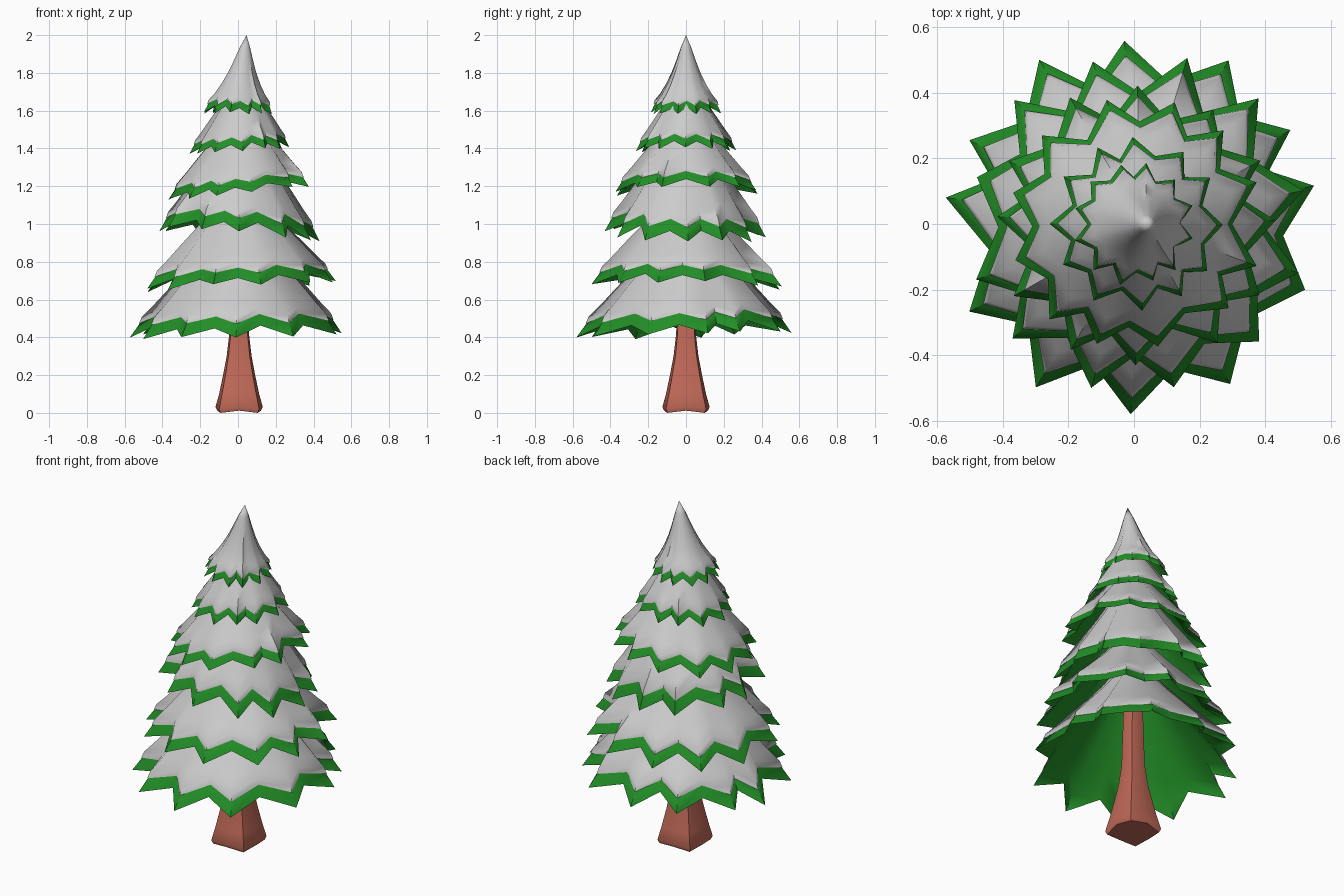
import bpy, bmesh, math, random

if "Cube" in bpy.data.objects:
    bpy.data.objects.remove(bpy.data.objects["Cube"])

random.seed(4)


def material(name, rgb):
    m = bpy.data.materials.new(name)
    m.diffuse_color = (*rgb, 1)
    m.use_nodes = True
    m.node_tree.nodes["Principled BSDF"].inputs["Base Color"].default_value = m.diffuse_color
    return m


GREEN = material("needles", (0.016, 0.27, 0.02))
BROWN = material("bark", (0.52, 0.14, 0.095))


def loft(name, rings, mat=None, apex=None, cap=False, angle=40):
    """Bridge a stack of equal rings of points, with an optional tip or base cap."""
    bm = bmesh.new()
    vr = [[bm.verts.new(p) for p in ring] for ring in rings]
    n = len(vr[0])
    for a, b in zip(vr, vr[1:]):
        for i in range(n):
            j = (i + 1) % n
            bm.faces.new((a[i], a[j], b[j], b[i]))
    if apex:
        tip = bm.verts.new(apex)
        for i in range(n):
            bm.faces.new((vr[-1][i], vr[-1][(i + 1) % n], tip))
    if cap:
        bm.faces.new(vr[0][::-1])
    me = bpy.data.meshes.new(name)
    bm.to_mesh(me)
    bm.free()
    ob = bpy.data.objects.new(name, me)
    bpy.context.collection.objects.link(ob)
    if mat:
        me.materials.append(mat)
    bpy.ops.object.select_all(action='DESELECT')
    ob.select_set(True)
    bpy.context.view_layer.objects.active = ob
    bpy.ops.object.shade_smooth_by_angle(angle=math.radians(angle))


# Branch profile: (fraction of height, fraction of rim radius)
PROFILE = [(0, 1), (.11, .915), (.22, .79), (.35, .65), (.5, .48), (.65, .32), (.82, .16)]
# Slimmer profile of the tree top
TOP_PROFILE = [(0, 1), (.11, .9), (.22, .74), (.35, .57), (.5, .41), (.65, .28), (.82, .14)]
# Uneven tip directions of the lowest tier
LOW_TIPS = [12, 31, 60, 93, 120, 153, 172, 208, 239, 269, 301, 339]


def tier(k, z, top, radius, cx, apex_x, tilt_x, tilt_y, phase):
    h = top - z
    profile = TOP_PROFILE if k == 6 else PROFILE
    # jittered star outline: 12 tips alternating with 12 valleys
    tips = LOW_TIPS if k == 1 else [phase + 30 * i + random.uniform(-4, 4) for i in range(12)]
    star = []
    for i, a in enumerate(tips):
        b = tips[(i + 1) % 12] + (360 if i == 11 else 0)
        star.append((math.radians(a), random.uniform(.97, 1.02), random.uniform(-.015, .015)))
        star.append((math.radians((a + b) / 2), random.uniform(.75, .81),
                     .075 + random.uniform(-.015, .015)))

    def ring(u, rho, out=0, up=0):
        pts = []
        for a, s, lift in star:
            fold = 1 - u
            sr = .89 + (s - .89) * (.15 + .85 * fold)
            r = radius * rho * sr + out
            x, y = r * math.cos(a), r * math.sin(a)
            zz = z + u * h + lift * h * fold ** 2 + tilt_x * x + tilt_y * y + up
            pts.append((cx + (apex_x - cx) * u + x, y, zz))
        return pts

    # green branches, open underneath
    loft(f"branches_{k}", [ring(u, r) for u, r in profile], GREEN, (apex_x, 0, top - .02), angle=60)
    # snow cover with a thin lip at its lower edge
    t = .005 + .018 * radius
    snow = [ring(.115, .918), ring(.105, .91, t * .6, 0), ring(.135, .885, t * .6, t)]
    snow += [ring(u, r, t * .5, t) for u, r in profile[2:]]
    loft(f"snow_{k}", snow, None, (apex_x, 0, top), angle=60)


#     rim z, top z, radius, centre x, apex x, tilt x, tilt y, phase
TIERS = [
    (.415, 1.10, .572, 0, .01, .02, .03, 0),
    (.67, 1.27, .525, .01, .01, .05, -.02, 15),
    (.94, 1.62, .430, .01, .02, -.07, -.04, 0),
    (1.165, 1.67, .39, 0, .03, .10, .01, 15),
    (1.39, 1.83, .265, .01, .03, .06, 0, 0),
    (1.585, 2.0, .187, 0, .045, -.03, 0, 15),
]
for k, t in enumerate(TIERS, 1):
    tier(k, *t)

# Trunk: rounded square section, flared at the foot
rings = []
for i, (z, r) in enumerate([(0, .116), (.02, .125), (.1, .106), (.2, .085), (.3, .066),
                            (.42, .052), (.9, .04), (1.55, .02)]):
    ring = []
    for j in range(8):
        a = math.radians(45 * j)
        rr = r * (1.2 if j % 2 else 1)
        dz = .012 * (j % 2 == 0) if i < 2 else 0
        ring.append((rr * math.cos(a) + .006, rr * math.sin(a), z + dz))
    rings.append(ring)
loft("trunk", rings, BROWN, cap=True, angle=50)
